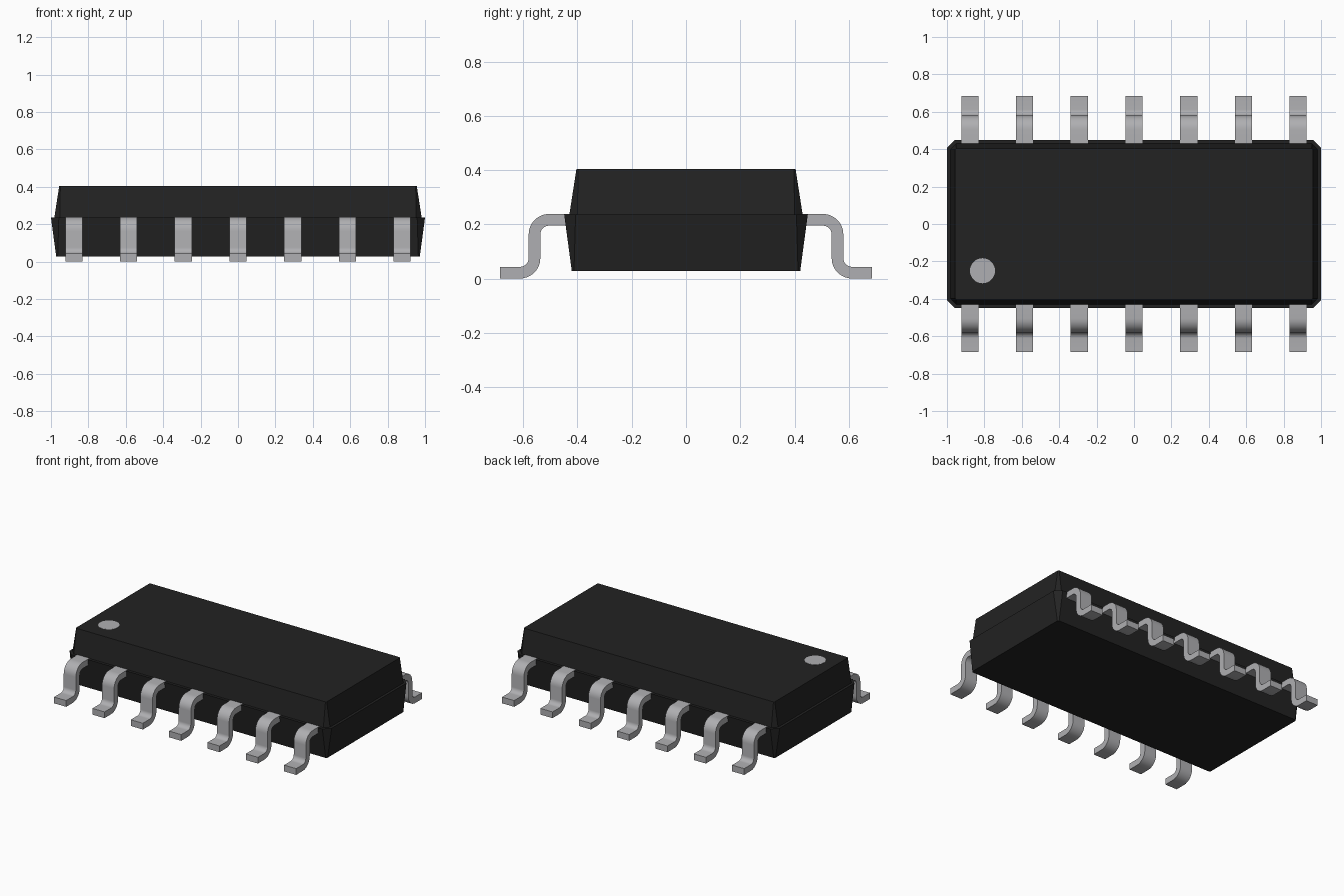
import bpy, bmesh, math

if "Cube" in bpy.data.objects:
    bpy.data.objects.remove(bpy.data.objects["Cube"])

def material(name, rgb):
    m = bpy.data.materials.new(name)
    m.diffuse_color = (*rgb, 1)
    m.use_nodes = True
    m.node_tree.nodes["Principled BSDF"].inputs["Base Color"].default_value = m.diffuse_color
    return m

BLACK = material("black plastic", (0.0165, 0.0165, 0.0165))
METAL = material("tin metal", (0.43, 0.43, 0.445))

def add_object(name, bm, mat):
    bmesh.ops.recalc_face_normals(bm, faces=bm.faces)
    me = bpy.data.meshes.new(name)
    bm.to_mesh(me)
    bm.free()
    me.materials.append(mat)
    ob = bpy.data.objects.new(name, me)
    bpy.context.collection.objects.link(ob)
    return ob

def octagon(bm, hx, hy, c, z):
    """Rectangle ring with chamfered corners."""
    pts = [(hx, hy - c), (hx - c, hy), (c - hx, hy), (-hx, hy - c),
           (-hx, c - hy), (c - hx, -hy), (hx - c, -hy), (hx, c - hy)]
    return [bm.verts.new((x, y, z)) for x, y in pts]

# Moulded body: lower half, ledge, and narrower upper half
bm = bmesh.new()
rings = [octagon(bm, *r) for r in [
    (0.972, 0.421, 0.008, 0.027),
    (1.0, 0.449, 0.042, 0.236),
    (0.982, 0.430, 0.030, 0.236),
    (0.956, 0.404, 0.006, 0.403)]]
for a, b in zip(rings, rings[1:]):
    for i in range(8):
        j = (i + 1) % 8
        bm.faces.new((a[i], a[j], b[j], b[i]))
bm.faces.new(rings[0][::-1])
bm.faces.new(rings[-1])
add_object("body", bm, BLACK)

# Pin one marker: thin disc on the top face
bm = bmesh.new()
bmesh.ops.create_cone(bm, cap_ends=True, segments=48, radius1=0.067, radius2=0.067, depth=0.004)
bmesh.ops.translate(bm, verts=bm.verts, vec=(-0.81, -0.25, 0.4025))
add_object("pin_one_marker", bm, METAL)

# Gull-wing lead: constant thickness strip with two bends, profile in y and z
T, W, TOP, IN, R, SEG = 0.043, 0.092, 0.238, 0.032, 0.075, 8
Y_OUT, Y_END, Y_START = 0.58, 0.685, 0.42

def arc(cy, cz, r, a0, a1):
    return [(cy + r * math.cos(math.radians(a0 + (a1 - a0) * i / SEG)),
             cz + r * math.sin(math.radians(a0 + (a1 - a0) * i / SEG)))
            for i in range(SEG + 1)]

shoulder = (Y_OUT - R, TOP - R)
heel = (Y_OUT - T + R, R)
upper = [(Y_START, TOP)] + arc(*shoulder, R, 90, 0) + arc(*heel, IN, 180, 270) + [(Y_END, T)]
lower = [(Y_START, TOP - T)] + arc(*shoulder, IN, 90, 0) + arc(*heel, R, 180, 270) + [(Y_END, 0)]

def build_lead(name, x, side):
    bm = bmesh.new()
    rows = [[bm.verts.new((x + sx * W / 2, side * y, z)) for y, z in line]
            for sx, line in ((-1, upper), (1, upper), (1, lower), (-1, lower))]
    for k in range(4):
        a, b = rows[k], rows[(k + 1) % 4]
        for i in range(len(a) - 1):
            bm.faces.new((a[i], a[i + 1], b[i + 1], b[i]))
    for end in (0, -1):
        bm.faces.new([r[end] for r in rows])
    ob = add_object(name, bm, METAL)
    bpy.ops.object.select_all(action='DESELECT')
    ob.select_set(True)
    bpy.context.view_layer.objects.active = ob
    bpy.ops.object.shade_smooth_by_angle(angle=math.radians(30))

# Seven leads along each long side
for side, label in ((-1, "front"), (1, "back")):
    for i in range(7):
        build_lead(f"{label}_lead_{i + 1}", (i - 3) * 0.2925, side)
